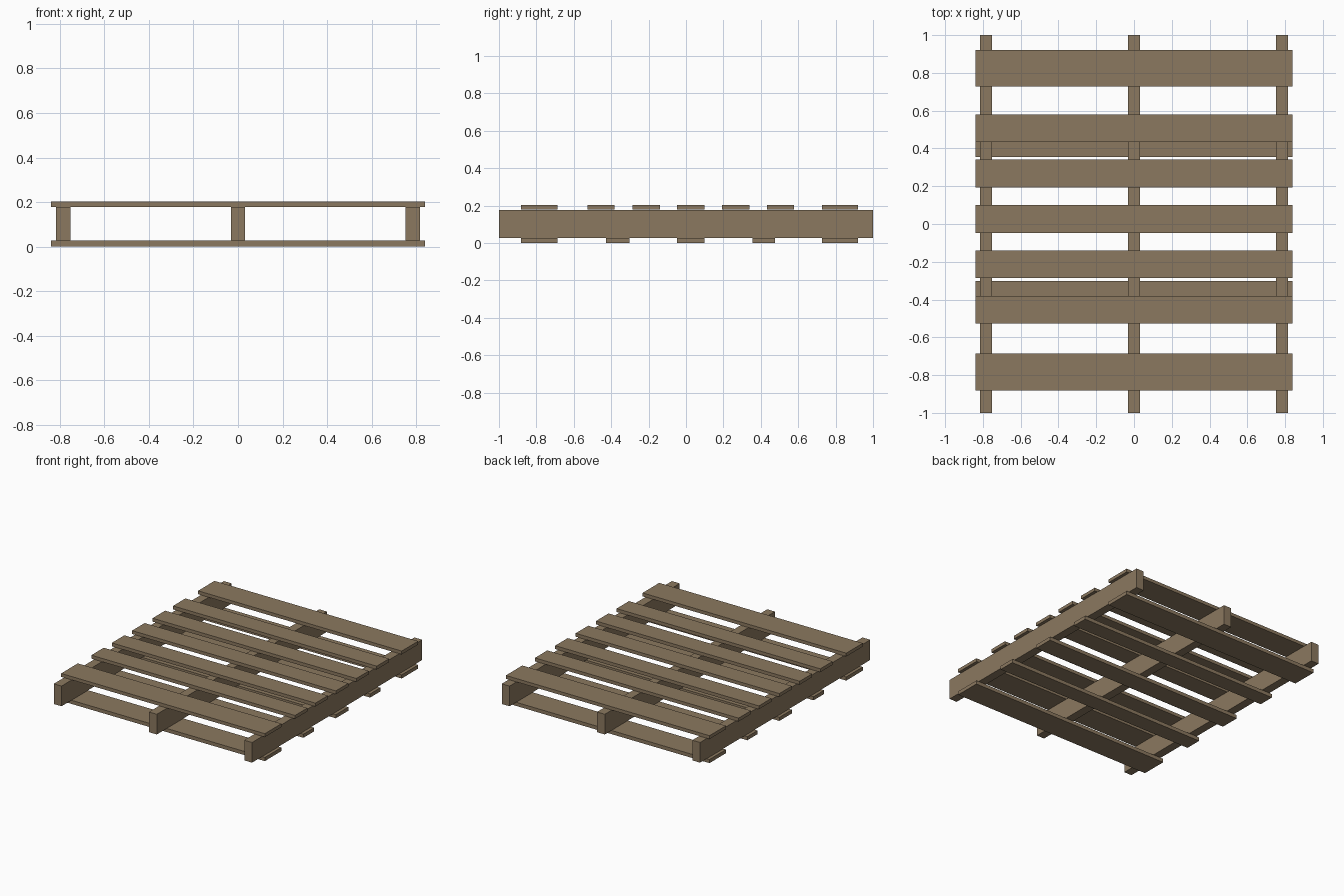
import bpy

if "Cube" in bpy.data.objects:
    bpy.data.objects.remove(bpy.data.objects["Cube"])

# One weathered wood colour for the whole pallet
wood = bpy.data.materials.new("weathered_wood")
wood.diffuse_color = (0.26, 0.19, 0.115, 1)
wood.use_nodes = True
wood.node_tree.nodes["Principled BSDF"].inputs["Base Color"].default_value = wood.diffuse_color


def box(name, x0, x1, y0, y1, z0, z1):
    """Axis-aligned plank given by its extents."""
    bpy.ops.mesh.primitive_cube_add(
        size=1, location=((x0 + x1) / 2, (y0 + y1) / 2, (z0 + z1) / 2))
    ob = bpy.context.object
    ob.name = name
    ob.scale = (x1 - x0, y1 - y0, z1 - z0)
    bpy.ops.object.transform_apply(location=False, rotation=False, scale=True)
    ob.data.materials.append(wood)
    return ob


HALF_WIDTH = 0.838

# Three long stringers running front to back
for name, x in (("left", -0.784), ("middle", 0), ("right", 0.784)):
    box(f"{name}_stringer", x - 0.032, x + 0.032, -1, 1, 0.028, 0.178)

# Top deck boards: centre y and width
top_boards = [(-0.784, 0.195), (-0.454, 0.145), (-0.213, 0.147), (0.026, 0.147),
              (0.267, 0.147), (0.506, 0.145), (0.824, 0.193)]
for i, (y, w) in enumerate(top_boards, 1):
    box(f"top_board_{i}", -HALF_WIDTH, HALF_WIDTH, y - w / 2, y + w / 2, 0.179, 0.204)

# Bottom deck boards: centre y and width
bottom_boards = [(-0.784, 0.195), (-0.365, 0.125), (0.026, 0.147),
                 (0.416, 0.120), (0.824, 0.193)]
for i, (y, w) in enumerate(bottom_boards, 1):
    box(f"bottom_board_{i}", -HALF_WIDTH, HALF_WIDTH, y - w / 2, y + w / 2, 0, 0.027)
